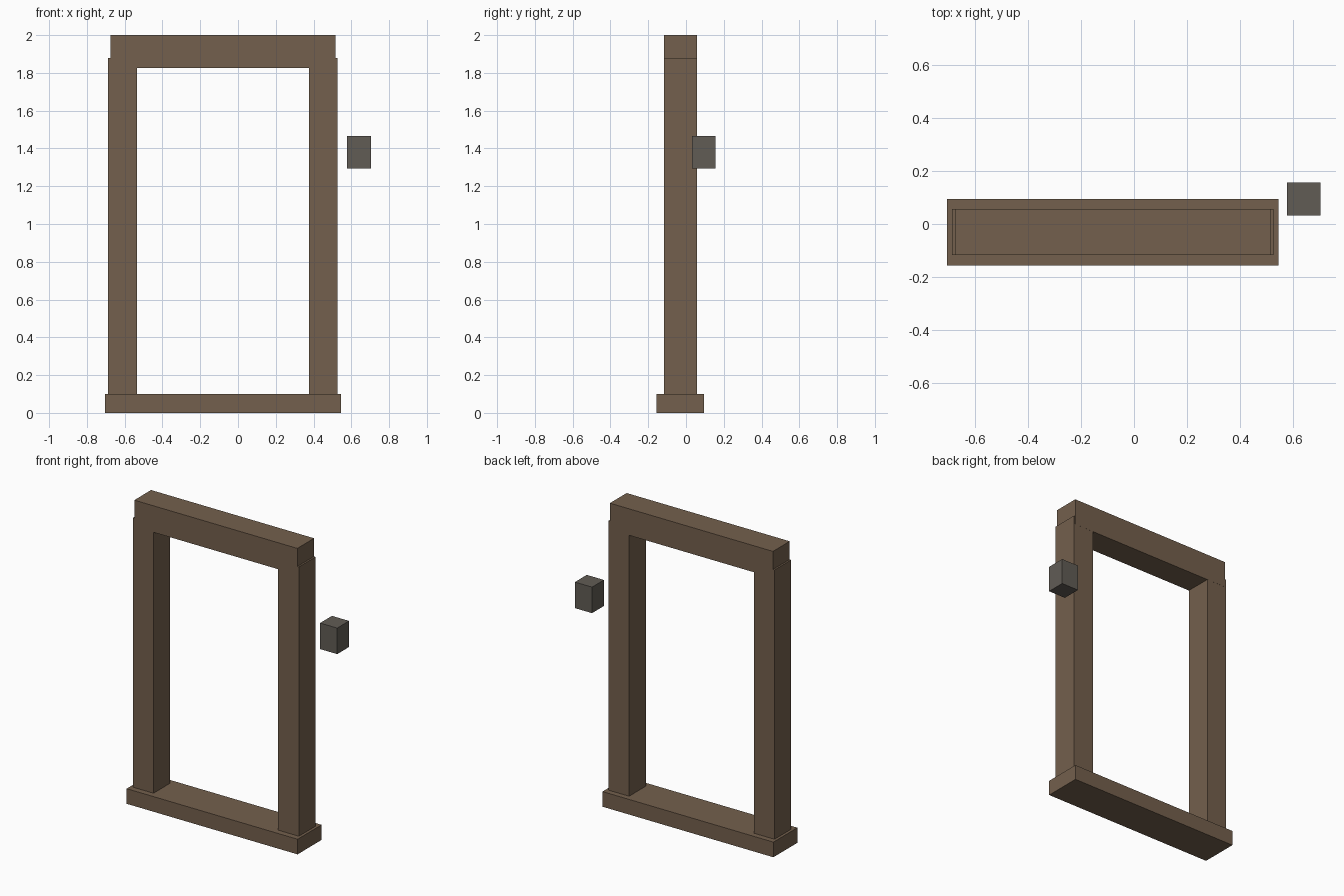
import bpy

cube = bpy.data.objects.get("Cube")
if cube:
    bpy.data.objects.remove(cube, do_unlink=True)


def material(name, rgb):
    mat = bpy.data.materials.new(name)
    mat.use_nodes = True
    color = (*rgb, 1.0)
    mat.diffuse_color = color
    bsdf = next(n for n in mat.node_tree.nodes if n.type == 'BSDF_PRINCIPLED')
    bsdf.inputs["Base Color"].default_value = color
    bsdf.inputs["Roughness"].default_value = 0.9
    return mat


def box(name, xs, ys, zs, mat):
    """Box spanning the given (min, max) range on each axis."""
    spans = (xs, ys, zs)
    bpy.ops.mesh.primitive_cube_add(size=1, location=[(a + b) / 2 for a, b in spans])
    obj = bpy.context.object
    obj.name = obj.data.name = name
    obj.scale = [b - a for a, b in spans]
    bpy.ops.object.transform_apply(location=False, rotation=False, scale=True)
    obj.data.materials.append(mat)
    return obj


wood = material("brown wood", (0.174, 0.117, 0.074))
stone = material("dark grey", (0.120, 0.107, 0.091))

FRAME_X = -0.08      # centre line of the doorway
SILL_TOP = 0.10
DEPTH = (-0.117, 0.057)

# Sill
box("sill", (FRAME_X - 0.625, FRAME_X + 0.625), (-0.156, 0.094), (0, SILL_TOP), wood)

# Posts, mirrored about the doorway centre
for name, side in (("right_post", -1), ("left_post", 1)):
    xs = sorted(FRAME_X + side * d for d in (0.456, 0.607))
    box(name, xs, DEPTH, (SILL_TOP, 1.88), wood)

# Lintel, a hair deeper than the posts so their faces do not overlap
box("lintel", (FRAME_X - 0.596, FRAME_X + 0.596),
    (DEPTH[0] - 0.0005, DEPTH[1] + 0.0005), (1.825, 2.0), wood)

# Separate small block beside the left post
box("side_block", (0.578, 0.703), (0.032, 0.156), (1.294, 1.466), stone)
